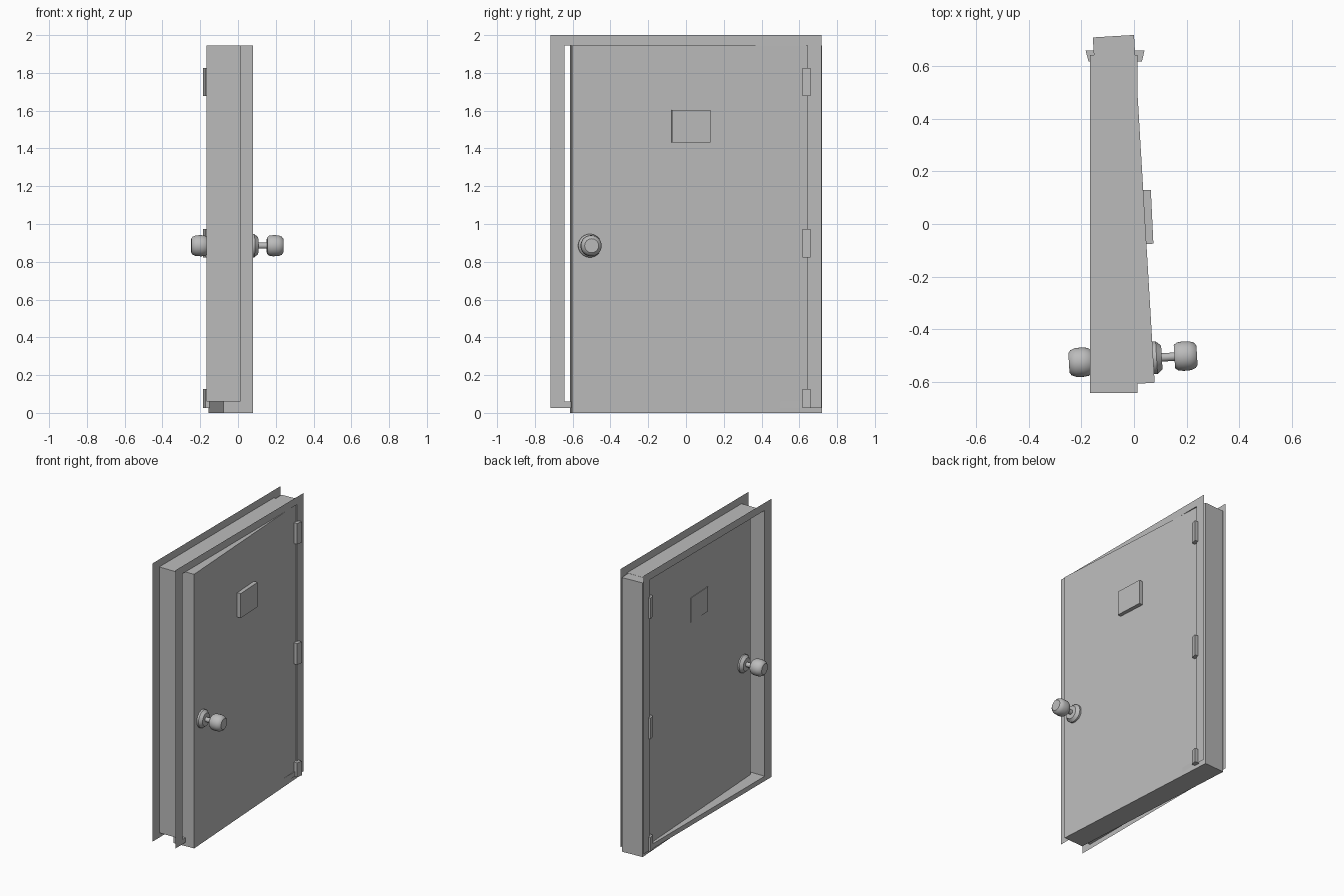
import bpy, bmesh, math
from mathutils import Matrix

cube = bpy.data.objects.get("Cube")
if cube:
    bpy.data.objects.remove(cube, do_unlink=True)

grey = bpy.data.materials.new("plain grey")
grey.use_nodes = True
grey.diffuse_color = (0.5, 0.5, 0.5, 1)
grey.node_tree.nodes["Principled BSDF"].inputs["Base Color"].default_value = (0.5, 0.5, 0.5, 1)

SWING = math.radians(3.4)      # door stands slightly ajar


def add_object(name, bm, smooth=False):
    bmesh.ops.recalc_face_normals(bm, faces=bm.faces)
    mesh = bpy.data.meshes.new(name)
    bm.to_mesh(mesh)
    bm.free()
    mesh.materials.append(grey)
    obj = bpy.data.objects.new(name, mesh)
    bpy.context.collection.objects.link(obj)
    if smooth:
        bpy.ops.object.select_all(action='DESELECT')
        obj.select_set(True)
        bpy.context.view_layer.objects.active = obj
        bpy.ops.object.shade_smooth_by_angle(angle=math.radians(35))
    return obj


def box(name, size, location, angle):
    bm = bmesh.new()
    bmesh.ops.create_cube(bm, size=1, matrix=Matrix.Diagonal((*size, 1)))
    obj = add_object(name, bm)
    obj.location = location
    obj.rotation_euler.z = angle
    return obj


def prism(name, outline, z0, z1):
    bm = bmesh.new()
    face = bm.faces.new([bm.verts.new((x, y, z0)) for x, y in outline])
    top = bmesh.ops.extrude_face_region(bm, geom=[face])["geom"]
    verts = [v for v in top if isinstance(v, bmesh.types.BMVert)]
    bmesh.ops.translate(bm, verts=verts, vec=(0, 0, z1 - z0))
    return add_object(name, bm)


# Sheet-metal frame: flange, lining and flange as bridged rectangular loops
def frame_loop(bm, x, y, z0, z1):
    corners = ((-y, z0), (y, z0), (y, z1), (-y, z1))
    return [bm.verts.new((x, cy, cz)) for cy, cz in corners]


BACK, FRONT = -0.168, 0.013
bm = bmesh.new()
loops = [frame_loop(bm, BACK, 0.718, 0.026, 2.0),
         frame_loop(bm, BACK, 0.642, 0.06, 1.946),
         frame_loop(bm, FRONT, 0.642, 0.06, 1.946),
         frame_loop(bm, FRONT, 0.718, 0.026, 2.0)]
for a, b in zip(loops, loops[1:]):
    for i in range(4):
        j = (i + 1) % 4
        bm.faces.new((a[i], a[j], b[j], b[i]))
add_object("door_frame", bm)

# Door leaf and the viewing hatch that passes through it
box("door_leaf", (0.157, 1.325, 1.945), (-0.039, 0.053, 0.9725), SWING)
box("hatch", (0.189, 0.205, 0.173), (-0.0255, 0.023, 1.518), SWING * 0.8)

# Tapered hinge blocks
for label, z0, z1 in (("lower", 0.026, 0.127), ("middle", 0.823, 0.973), ("upper", 1.677, 1.825)):
    prism(label + "_hinge", ((-0.184, 0.66), (0.04, 0.66), (0.03, 0.618), (-0.173, 0.618)), z0, z1)

# Turned rose, neck and knob, mirrored to both sides of the door
rose = ((0.07, 0), (0.07, 0.062), (0.09, 0.062), (0.11, 0.045), (0.11, 0))
neck = ((0.1, 0.016), (0.165, 0.016))
knob = ((0.158, 0), (0.158, 0.044), (0.17, 0.053), (0.19, 0.056), (0.218, 0.055),
        (0.236, 0.048), (0.244, 0.037), (0.244, 0))


def turned(name, profile, side):
    bm = bmesh.new()
    verts = [bm.verts.new((x * side, 0, r)) for x, r in profile]
    edges = [bm.edges.new(pair) for pair in zip(verts, verts[1:])]
    bmesh.ops.spin(bm, geom=verts + edges, cent=(0, 0, 0), axis=(1, 0, 0),
                   angle=math.tau, steps=32, use_duplicate=False)
    bmesh.ops.remove_doubles(bm, verts=bm.verts, dist=0.0001)
    obj = add_object(name, bm, smooth=True)
    obj.location = (-0.004, -0.514, 0.885)
    obj.rotation_euler.z = SWING


for side, label in ((1, "outer"), (-1, "inner")):
    turned(label + "_rose", rose, side)
    turned(label + "_neck", neck, side)
    turned(label + "_knob", knob, side)
